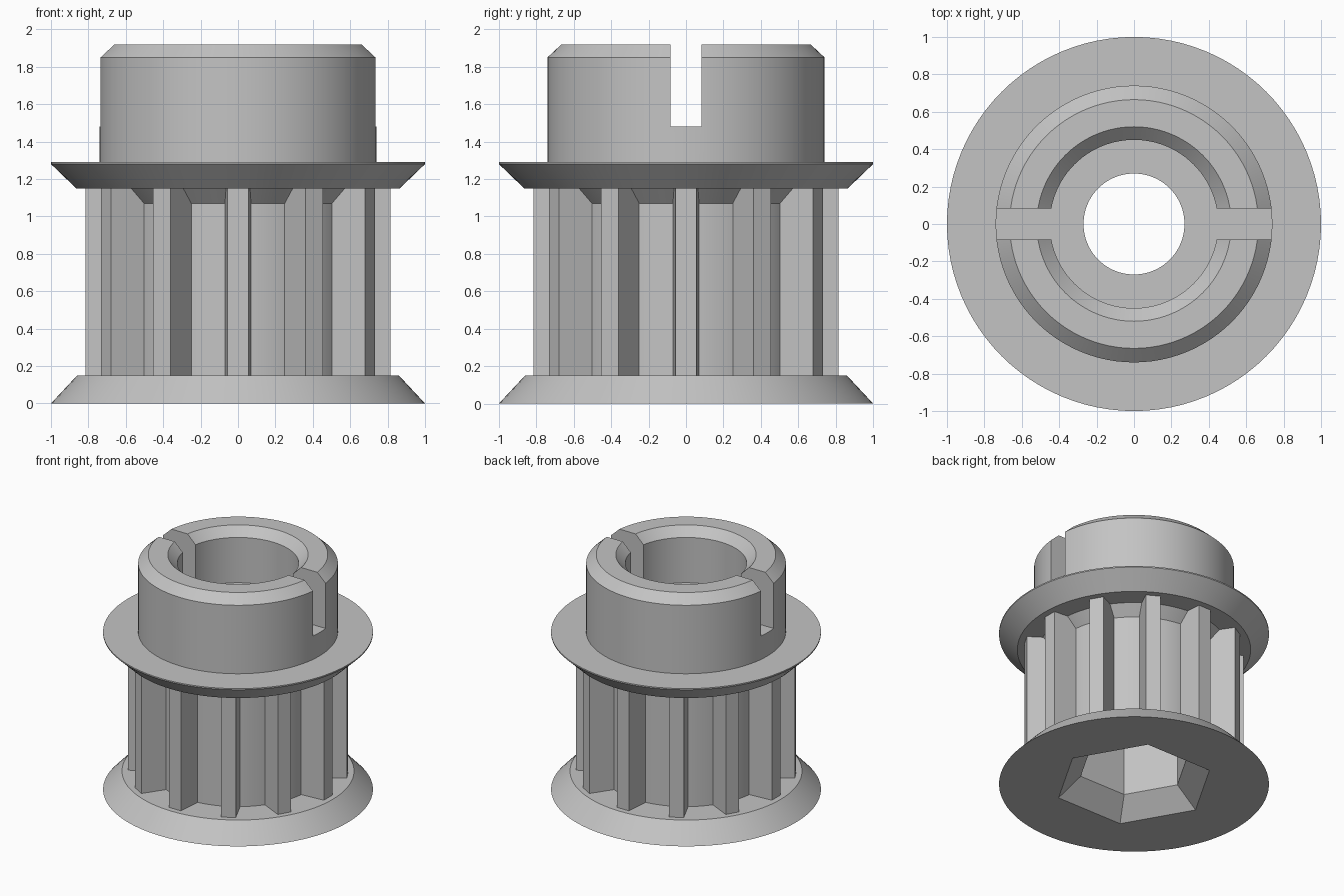
import bpy, bmesh, math
from mathutils import Matrix, Vector

cube = bpy.data.objects.get("Cube")
if cube:
    bpy.data.objects.remove(cube, do_unlink=True)

grey = bpy.data.materials.new("plain grey")
grey.use_nodes = True
colour = (0.55, 0.55, 0.55, 1)
grey.diffuse_color = colour
grey.node_tree.nodes["Principled BSDF"].inputs["Base Color"].default_value = colour


def make_object(name, bm):
    bmesh.ops.recalc_face_normals(bm, faces=bm.faces)
    mesh = bpy.data.meshes.new(name)
    bm.to_mesh(mesh)
    bm.free()
    mesh.materials.append(grey)
    obj = bpy.data.objects.new(name, mesh)
    bpy.context.collection.objects.link(obj)
    return obj


def lathe(name, profile, steps=96):
    bm = bmesh.new()
    verts = [bm.verts.new((r, 0, z)) for r, z in profile]
    edges = [bm.edges.new((v, verts[i - 1])) for i, v in enumerate(verts)]
    bmesh.ops.spin(bm, geom=verts + edges, cent=(0, 0, 0), axis=(0, 0, 1),
                   angle=math.tau, steps=steps)
    bmesh.ops.remove_doubles(bm, verts=bm.verts, dist=0.0001)
    return make_object(name, bm)


def loft(bm, rings):
    """Skin a stack of equal-sized point rings and cap both ends."""
    rings = [[bm.verts.new(p) for p in ring] for ring in rings]
    for low, high in zip(rings, rings[1:]):
        for i in range(len(low)):
            bm.faces.new((low[i - 1], low[i], high[i], high[i - 1]))
    bm.faces.new(rings[0])
    bm.faces.new(rings[-1])


def hexagon(radius, z):
    return [(radius * math.cos(k * math.tau / 6), radius * math.sin(k * math.tau / 6), z)
            for k in range(6)]


def cut(target, cutter):
    cutter.hide_render = True
    mod = target.modifiers.new("cut", 'BOOLEAN')
    mod.operation = 'DIFFERENCE'
    mod.solver = 'EXACT'
    mod.object = cutter
    bpy.context.view_layer.objects.active = target
    bpy.ops.object.modifier_apply(modifier=mod.name)
    bpy.data.objects.remove(cutter, do_unlink=True)


# Body: lower flange, core, upper flange, hub, counterbore and through hole
body = lathe("pulley_body", [
    (0.27, 0), (1, 0), (0.86, 0.15), (0.625, 0.15), (0.625, 1.07), (0.70, 1.15),
    (0.865, 1.15), (1, 1.28), (1, 1.29), (0.74, 1.29), (0.74, 1.85), (0.665, 1.92),
    (0.52, 1.92), (0.45, 1.85), (0.45, 1.48), (0.27, 1.48)])

# Slot across the hub
bm = bmesh.new()
bmesh.ops.create_cube(bm, size=1, matrix=Matrix.Translation((0, 0, 1.981))
                      @ Matrix.Diagonal((2, 0.164, 1, 1)))
cut(body, make_object("slot_cutter", bm))

# Hexagonal pocket underneath, with a chamfered mouth
bm = bmesh.new()
loft(bm, [hexagon(0.77, -0.15), hexagon(0.42, 0.15), hexagon(0.42, 0.8)])
cut(body, make_object("hex_cutter", bm))

bpy.ops.object.select_all(action='DESELECT')
body.select_set(True)
bpy.context.view_layer.objects.active = body
bpy.ops.object.shade_smooth_by_angle(angle=math.radians(25))

# Belt teeth around the core
bm = bmesh.new()
outline = [(0.073, 0.58), (0.055, 0.815), (-0.055, 0.815), (-0.073, 0.58)]
for k in range(12):
    turn = Matrix.Rotation(k * math.tau / 12, 3, 'Z')
    loft(bm, [[turn @ Vector((x, y, z)) for x, y in outline] for z in (0.14, 1.16)])
make_object("belt_teeth", bm)
